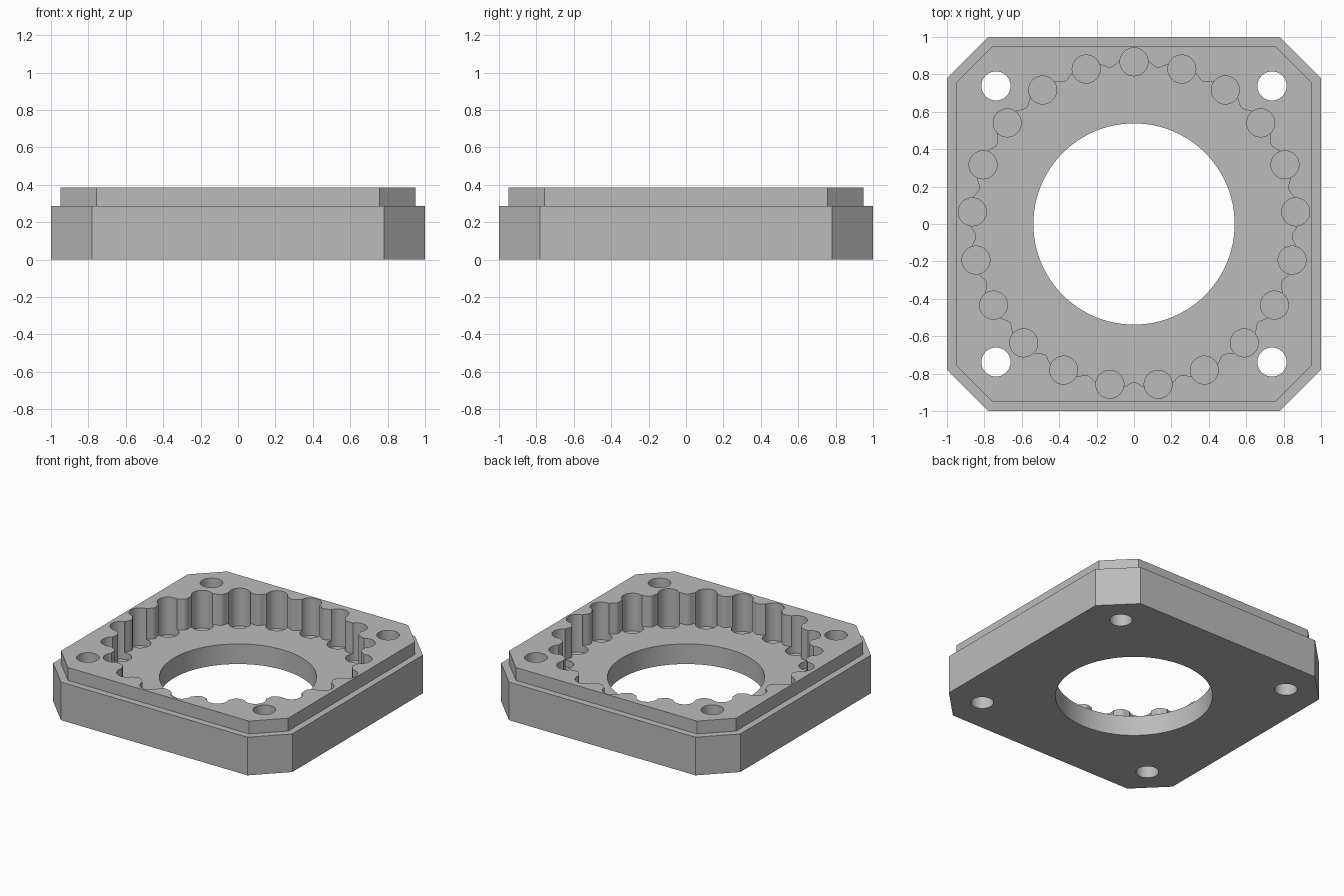
import bpy, bmesh
from math import sin, cos, pi, tau, radians

if "Cube" in bpy.data.objects:
    bpy.data.objects.remove(bpy.data.objects["Cube"], do_unlink=True)

PINS = 21
PIN_RING = 0.867
FLOOR = 0.152

grey = bpy.data.materials.new("plain_grey")
grey.use_nodes = True
colour = (0.5, 0.5, 0.5, 1)
grey.diffuse_color = colour
grey.node_tree.nodes["Principled BSDF"].inputs["Base Color"].default_value = colour


def loft(name, sections):
    """Solid through a stack of (outline, z) sections."""
    bm = bmesh.new()
    rings = [[bm.verts.new((x, y, z)) for x, y in pts] for pts, z in sections]
    n = len(rings[0])
    for a, b in zip(rings, rings[1:]):
        for i in range(n):
            j = (i + 1) % n
            bm.faces.new((a[i], a[j], b[j], b[i]))
    bm.faces.new(rings[0][::-1])
    bm.faces.new(rings[-1])
    mesh = bpy.data.meshes.new(name)
    bm.to_mesh(mesh)
    bm.free()
    mesh.materials.append(grey)
    obj = bpy.data.objects.new(name, mesh)
    bpy.context.scene.collection.objects.link(obj)
    return obj


def circle(x, y, r, n=32):
    return [(x + r * cos(tau * i / n), y + r * sin(tau * i / n)) for i in range(n)]


def clipped_square(h, c):
    """Square of half-size h whose sides end at c, leaving cut corners."""
    return [(h, -c), (h, c), (c, h), (-c, h), (-h, c), (-h, -c), (-c, -h), (c, -h)]


# Housing block with a stepped upper rim
base, rim = clipped_square(1, 0.78), clipped_square(0.95, 0.757)
housing = loft("ring_housing", [(base, 0), (base, 0.288), (rim, 0.288), (rim, 0.385)])

# Rippled cavity: one inward tooth halfway between neighbouring pin sockets
steps = PINS * 24
wave = []
for i in range(steps):
    t = tau * i / steps
    r = 0.86 - 0.014 * cos(2 * PINS * t)
    wave.append((r * cos(t + pi / 2), r * sin(t + pi / 2)))
cutters = [loft("cavity_cutter", [(wave, FLOOR), (wave, 0.5)])]

# Centre bore
bore = circle(0, 0, 0.538, 96)
cutters.append(loft("bore_cutter", [(bore, -0.1), (bore, 0.5)]))

# Corner bolt holes
for sx in (-1, 1):
    for sy in (-1, 1):
        hole = circle(sx * 0.738, sy * 0.738, 0.078)
        cutters.append(loft("bolt_cutter", [(hole, -0.1), (hole, 0.5)]))

# Pin sockets, sunk slightly below the cavity floor
for k in range(PINS):
    t = pi / 2 + tau * k / PINS
    socket = circle(PIN_RING * cos(t), PIN_RING * sin(t), 0.075)
    cutters.append(loft("socket_cutter", [(socket, 0.1), (socket, 0.5)]))

for cutter in cutters:
    cutter.hide_render = True
    cut = housing.modifiers.new("cut", 'BOOLEAN')
    cut.operation = 'DIFFERENCE'
    cut.solver = 'EXACT'
    cut.object = cutter

# Bake the cuts and drop the cutters
bpy.context.view_layer.update()
graph = bpy.context.evaluated_depsgraph_get()
result = bpy.data.meshes.new_from_object(housing.evaluated_get(graph))
housing.modifiers.clear()
housing.data = result
for cutter in cutters:
    bpy.data.objects.remove(cutter, do_unlink=True)

bpy.ops.object.select_all(action='DESELECT')
housing.select_set(True)
bpy.context.view_layer.objects.active = housing
bpy.ops.object.shade_smooth_by_angle(angle=radians(30))
